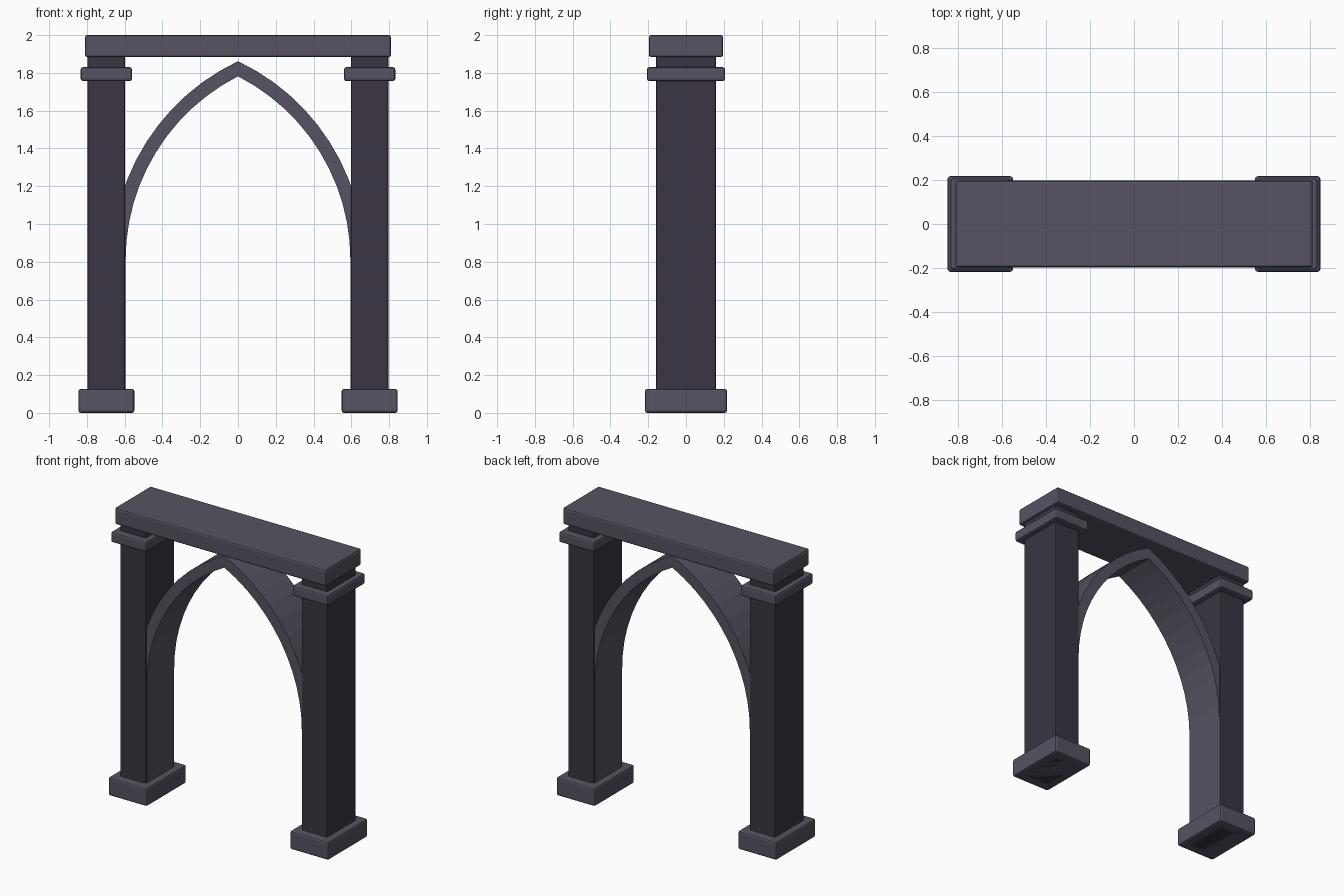
import bpy, bmesh
from math import sqrt, atan2, pi, cos, sin

if "Cube" in bpy.data.objects:
    bpy.data.objects.remove(bpy.data.objects["Cube"])


def material(name, rgb):
    m = bpy.data.materials.new(name)
    m.diffuse_color = (*rgb, 1)
    m.use_nodes = True
    m.node_tree.nodes["Principled BSDF"].inputs["Base Color"].default_value = m.diffuse_color
    return m


LIGHT = material("light_stone", (0.095, 0.085, 0.122))
DARK = material("dark_stone", (0.043, 0.036, 0.055))


def add_object(name, bm, mat):
    bmesh.ops.recalc_face_normals(bm, faces=bm.faces)
    mesh = bpy.data.meshes.new(name)
    bm.to_mesh(mesh)
    bm.free()
    mesh.materials.append(mat)
    ob = bpy.data.objects.new(name, mesh)
    bpy.context.collection.objects.link(ob)
    return ob


def block(name, cx, width, depth, z0, z1, mat, bevel=0.012):
    bm = bmesh.new()
    bmesh.ops.create_cube(bm, size=1)
    for v in bm.verts:
        v.co = (cx + v.co.x * width, v.co.y * depth, z0 + (v.co.z + 0.5) * (z1 - z0))
    ob = add_object(name, bm, mat)
    mod = ob.modifiers.new("bevel", 'BEVEL')
    mod.width, mod.segments = bevel, 2


# Pillars with bases and capitals
for side, s in (("left", -1), ("right", 1)):
    x = s * 0.697
    block(side + "_base", x, 0.296, 0.434, 0, 0.127, LIGHT)
    block(side + "_pillar", x, 0.2, 0.318, 0, 1.89, DARK, 0.01)
    block(side + "_capital", x, 0.272, 0.414, 1.757, 1.83, LIGHT)

# Lintel across the top
block("lintel", 0, 1.62, 0.394, 1.884, 2.0, LIGHT)

# Pointed arch: two circular arcs on straight legs that line the pillars
HALF, SPRING, APEX, OUTER_APEX, DEPTH, STEPS = 0.595, 0.81, 1.782, 1.862, 0.30, 12
h = APEX - SPRING
R = (HALF ** 2 + h ** 2) / (2 * HALF)
offset = R - HALF
R_out = sqrt(offset ** 2 + (OUTER_APEX - SPRING) ** 2)


def half_arc(r, top):
    """Right half of the arch, from the foot up to the apex."""
    end = atan2(top - SPRING, offset)
    pts = [(r - offset, 0.02)]
    for i in range(STEPS + 1):
        a = end * i / STEPS
        pts.append((r * cos(a) - offset, SPRING + r * sin(a)))
    return pts


def full_arc(r, top):
    right = half_arc(r, top)
    return right + [(-x, z) for x, z in reversed(right[:-1])]


bm = bmesh.new()
rings = []
for (xi, zi), (xo, zo) in zip(full_arc(R, APEX), full_arc(R_out, OUTER_APEX)):
    rings.append([bm.verts.new(p) for p in (
        (xi, -DEPTH / 2, zi), (xo, -DEPTH / 2, zo),
        (xo, DEPTH / 2, zo), (xi, DEPTH / 2, zi))])
for a, b in zip(rings, rings[1:]):
    for k in range(4):
        n = (k + 1) % 4
        bm.faces.new((a[k], a[n], b[n], b[k]))
bm.faces.new(rings[0])
bm.faces.new(rings[-1])
add_object("pointed_arch", bm, LIGHT)
